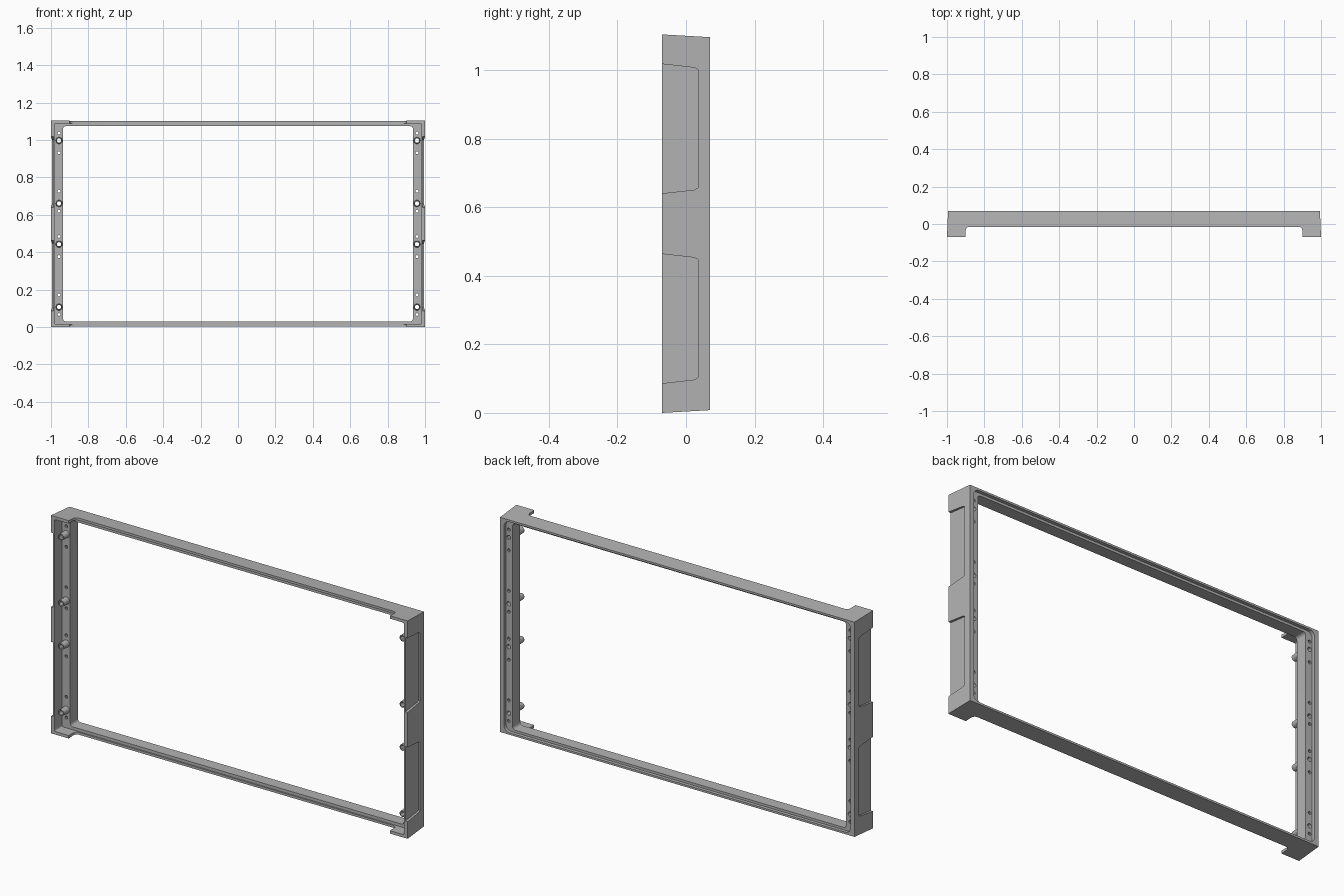
import bpy, bmesh, math
from mathutils import Vector

cube = bpy.data.objects.get("Cube")
if cube:
    bpy.data.objects.remove(cube, do_unlink=True)

HEIGHT = 1.104
MID = HEIGHT / 2
FRONT, BACK = -0.07, 0.07

grey = bpy.data.materials.new("plain grey")
grey.use_nodes = True
grey.diffuse_color = (0.45, 0.45, 0.45, 1)
grey.node_tree.nodes["Principled BSDF"].inputs["Base Color"].default_value = (0.45, 0.45, 0.45, 1)


def loft(name, rings):
    """Closed solid through rings of equal point count."""
    bm = bmesh.new()
    loops = [[bm.verts.new(p) for p in ring] for ring in rings]
    n = len(loops[0])
    for a, b in zip(loops, loops[1:]):
        for i in range(n):
            j = (i + 1) % n
            bm.faces.new((a[i], a[j], b[j], b[i]))
    bm.faces.new(loops[0])
    bm.faces.new(loops[-1][::-1])
    bmesh.ops.recalc_face_normals(bm, faces=bm.faces)
    mesh = bpy.data.meshes.new(name)
    bm.to_mesh(mesh)
    bm.free()
    mesh.materials.append(grey)
    ob = bpy.data.objects.new(name, mesh)
    bpy.context.collection.objects.link(ob)
    return ob


def rounded(half_x, half_z, r, y, steps=5):
    """Rounded rectangle ring in the xz plane."""
    pts = []
    for quarter, (sx, sz) in enumerate(((1, 1), (-1, 1), (-1, -1), (1, -1))):
        for k in range(steps + 1):
            a = math.pi / 2 * (quarter + k / steps)
            pts.append(Vector((sx * (half_x - r) + r * math.cos(a), y,
                               MID + sz * (half_z - r) + r * math.sin(a))))
    return pts


def rect(half_x, half_z, y):
    return [Vector((sx * half_x, y, MID + sz * half_z))
            for sx, sz in ((1, 1), (-1, 1), (-1, -1), (1, -1))]


def circle(x, y, z, r, sides):
    return [Vector((x + r * math.cos(math.tau * i / sides), y,
                    z + r * math.sin(math.tau * i / sides))) for i in range(sides)]


def combine(target, tool, operation="DIFFERENCE"):
    mod = target.modifiers.new("shape", "BOOLEAN")
    mod.operation = operation
    mod.solver = "EXACT"
    mod.object = tool
    tool.hide_render = True
    bpy.context.view_layer.objects.active = target
    bpy.ops.object.modifier_apply(modifier=mod.name)
    bpy.data.objects.remove(tool, do_unlink=True)


# Tapered outer block
frame = loft("display_frame", [rect(1, MID, FRONT), rect(0.994, MID - 0.008, BACK)])

# Main opening, front pocket and back rebate
combine(frame, loft("opening", [rounded(0.935, 0.522, 0.015, y) for y in (-0.2, 0.2)]))
combine(frame, loft("front_pocket", [rounded(0.98, 0.537, 0.008, y) for y in (-0.2, -0.008)]))
combine(frame, loft("back_rebate", [rounded(0.972, 0.534, 0.03, y) for y in (0.053, 0.2)]))

# Cut-back front edge of the top and bottom walls, with filleted ends
profile = [(0.9, -0.2), (0.9, -0.035)]
profile += [(0.88 + 0.02 * math.cos(a), -0.035 + 0.02 * math.sin(a))
            for a in (math.pi / 8 * k for k in range(1, 5))]
profile += [(-x, y) for x, y in reversed(profile)]
combine(frame, loft("wall_cut", [[Vector((x, y, z)) for x, y in profile] for z in (-0.2, 1.4)]))

# Shallow side recesses
for side in (-1, 1):
    for centre in (0.275, HEIGHT - 0.275):
        outline = [(-0.1, 0.192), (0.025, 0.178), (0.035, 0.172),
                   (0.035, -0.172), (0.025, -0.178), (-0.1, -0.192)]
        combine(frame, loft("side_recess", [[Vector((side * x, y, centre + dz)) for y, dz in outline]
                                           for x in (0.987, 1.1)]))

# Hollow bosses and screw holes, mirrored in both directions
for side in (-1, 1):
    x = side * 0.957
    for half in (-1, 1):
        for dz in (0.109, 0.445):
            z = MID + half * dz
            combine(frame, loft("boss", [circle(x, y, z, r, 16) for y, r in
                                        ((-0.05, 0.016), (0.0, 0.0185))]), "UNION")
            combine(frame, loft("boss_hole", [circle(x, y, z, 0.011, 12) for y in (-0.2, 0.2)]))
        for dz in (0.068, 0.175, 0.38, 0.485):
            z = MID + half * dz
            combine(frame, loft("screw_hole", [circle(x, y, z, 0.008, 10) for y in (-0.2, 0.2)]))

# Smooth round parts, crisp edges elsewhere
bpy.ops.object.select_all(action="DESELECT")
frame.select_set(True)
bpy.context.view_layer.objects.active = frame
bpy.ops.object.shade_smooth_by_angle(angle=math.radians(30))
